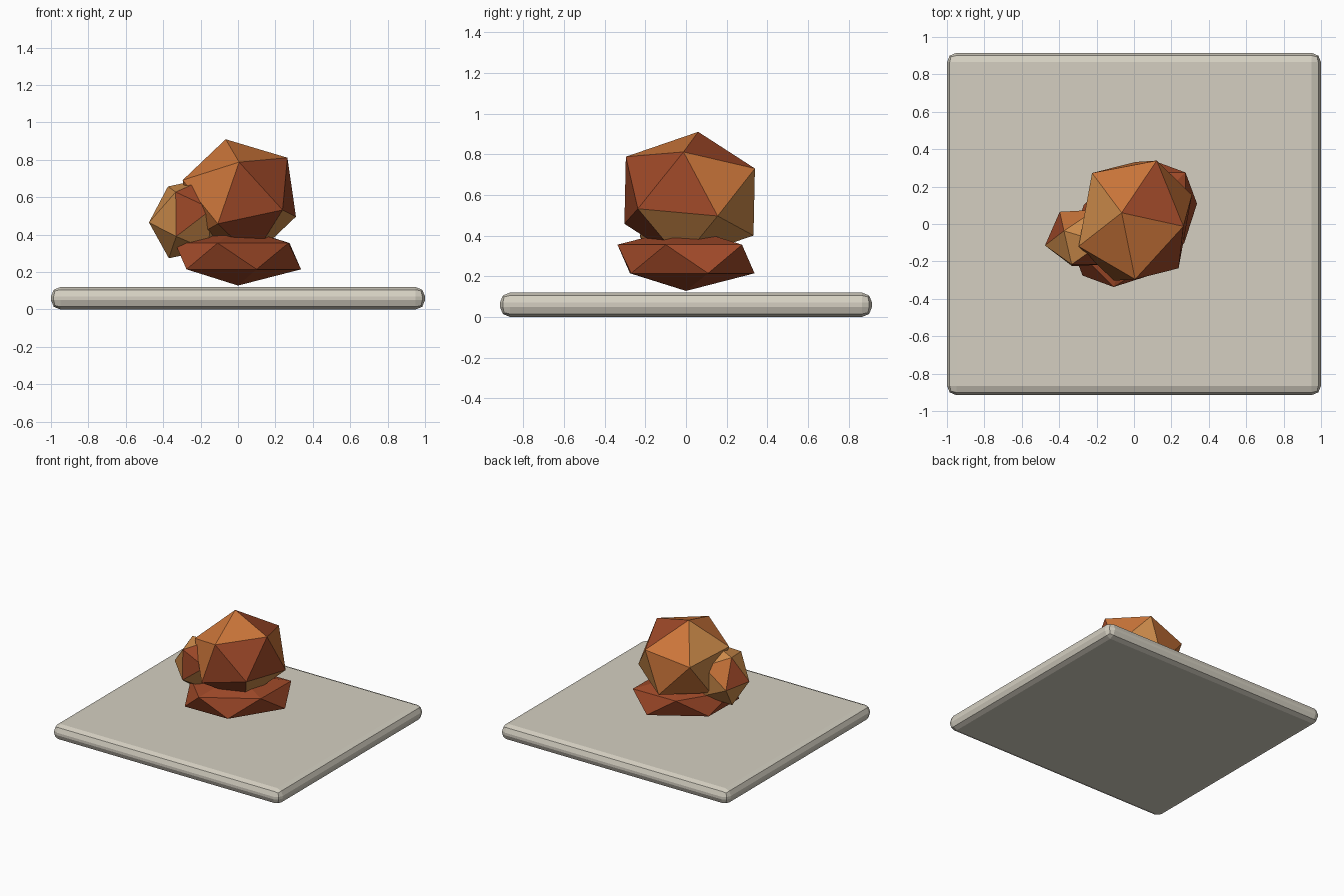
import bpy
import bmesh
from mathutils import Vector, Matrix

old = bpy.data.objects.get("Cube")
if old:
    bpy.data.objects.remove(old, do_unlink=True)


def material(name, rgb):
    mat = bpy.data.materials.new(name)
    mat.use_nodes = True
    mat.diffuse_color = (*rgb, 1)
    mat.node_tree.nodes["Principled BSDF"].inputs["Base Color"].default_value = (*rgb, 1)
    return mat


stone = material("pale_stone", (0.66, 0.625, 0.535))
orange = material("orange_rock", (0.60, 0.18, 0.042))
red = material("red_brown_rock", (0.34, 0.065, 0.021))
tan = material("tan_rock", (0.60, 0.255, 0.068))


def finish(name, bm, mats):
    bmesh.ops.recalc_face_normals(bm, faces=bm.faces)
    mesh = bpy.data.meshes.new(name)
    bm.to_mesh(mesh)
    bm.free()
    for mat in mats:
        mesh.materials.append(mat)
    obj = bpy.data.objects.new(name, mesh)
    bpy.context.collection.objects.link(obj)
    return obj


def rock(name, centre, axes, mats, patches=()):
    """Twenty-sided rock stretched along three axes; each patch colours
    the face that looks most nearly in the given direction."""
    bm = bmesh.new()
    bmesh.ops.create_icosphere(bm, subdivisions=1, radius=1)
    stretch = Matrix(axes).transposed()
    for v in bm.verts:
        v.co = stretch @ v.co
    for slot, directions in enumerate(patches, 1):
        for d in directions:
            aim = Vector(d).normalized()
            face = max(bm.faces, key=lambda f: f.calc_center_median().normalized().dot(aim))
            face.material_index = slot
    bmesh.ops.translate(bm, vec=centre, verts=bm.verts)
    return finish(name, bm, mats)


# Ground slab with rounded edges
bm = bmesh.new()
bmesh.ops.create_cube(bm, size=1)
bmesh.ops.scale(bm, vec=(2, 1.83, 0.12), verts=bm.verts)
bmesh.ops.translate(bm, vec=(0, 0, 0.06), verts=bm.verts)
bmesh.ops.bevel(bm, geom=bm.edges[:], offset=0.05, segments=2, profile=0.5, affect='EDGES')
finish("ground_slab", bm, [stone])

# Flat rock at the bottom, stretched along the diagonal
rock("flat_rock", (0, 0, 0.285),
     [(0.308, 0.308, 0), (-0.217, 0.217, 0), (0, 0, 0.157)], [red])

# Large rock resting on it
rock("large_rock", (0.007, 0.018, 0.594),
     [(0.324, -0.055, 0.085), (0.068, 0.373, -0.034), (-0.073, 0.042, 0.316)],
     [orange, red, tan],
     [[(0.48, -0.6, 0.35), (0.12, -0.89, 0), (0.8, -0.15, 0.05),
       (0.29, 0.33, 0.67), (0.19, -0.6, -0.52)],
      [(-0.61, 0.16, 0.48), (0.42, 0.77, -0.16), (0.61, -0.16, -0.48),
       (-0.8, 0.15, -0.05), (0.38, 0.41, -0.61)]])

# Small rock leaning on the side
rock("small_rock", (-0.268, -0.075, 0.488),
     [(0.031, -0.138, 0.168), (-0.026, 0.111, 0.157), (-0.208, -0.04, -0.023)],
     [tan, red, orange],
     [[(0, -0.43, 0.09), (0.17, -0.3, 0.4), (-0.45, 0.14, 0.1)],
      [(-0.17, 0.33, 0.22)]])
